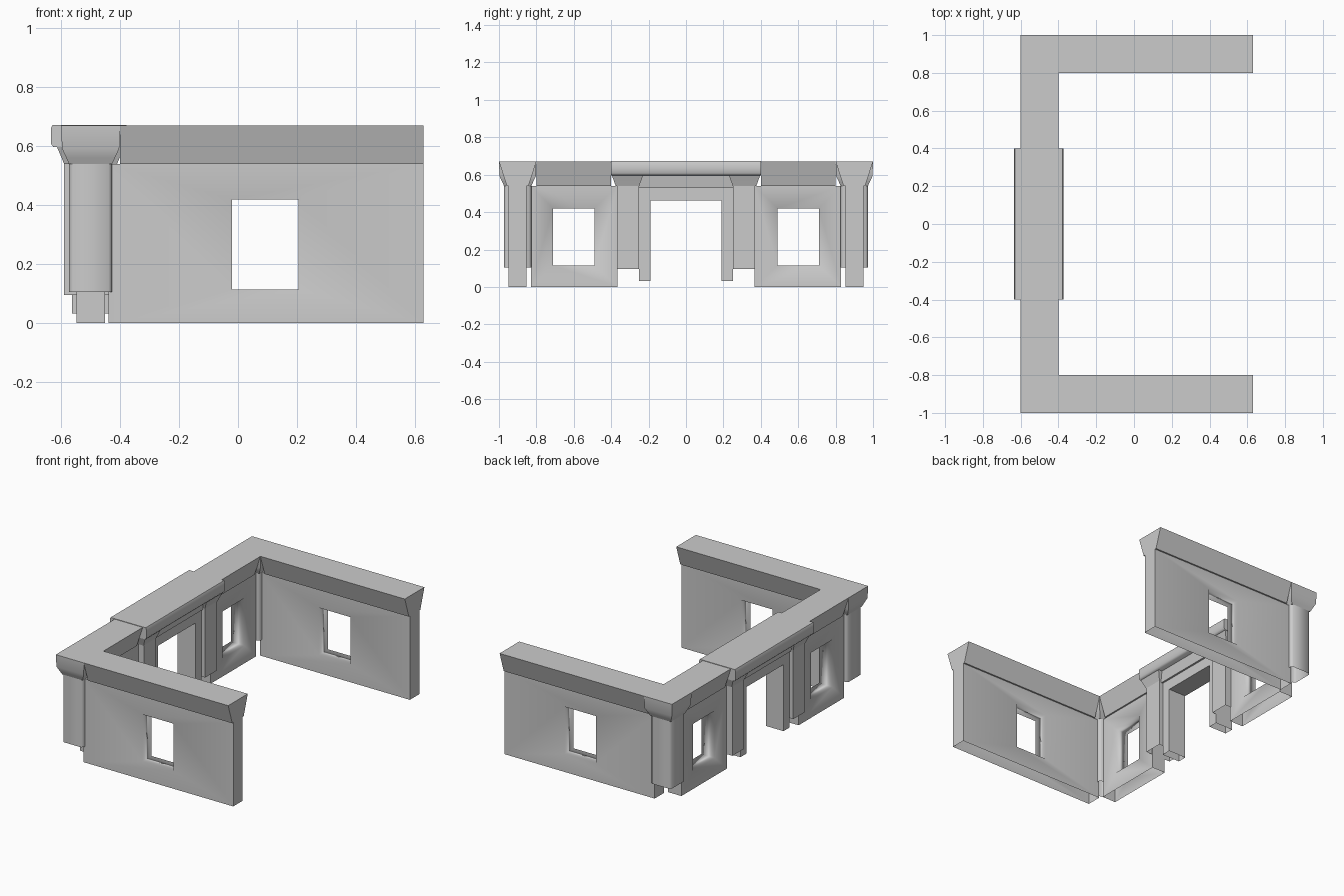
import bpy, bmesh, math

cube = bpy.data.objects.get("Cube")
if cube:
    bpy.data.objects.remove(cube, do_unlink=True)

GREY = (0.6, 0.6, 0.6, 1.0)
stone = bpy.data.materials.new("grey stone")
stone.use_nodes = True
stone.diffuse_color = GREY
stone.node_tree.nodes["Principled BSDF"].inputs["Base Color"].default_value = GREY

BACK = -0.5      # centre line of the rear wall
SIDE = 0.9       # centre line of the two side walls
CORNICE = 0.54   # underside of the cornice
TOP = 0.67


def finish(name, bm, angle=None):
    """Turn a bmesh into a stone object, smoothed below the given angle."""
    bmesh.ops.recalc_face_normals(bm, faces=bm.faces)
    mesh = bpy.data.meshes.new(name)
    bm.to_mesh(mesh)
    bm.free()
    mesh.materials.append(stone)
    obj = bpy.data.objects.new(name, mesh)
    bpy.context.collection.objects.link(obj)
    if angle:
        bpy.ops.object.select_all(action='DESELECT')
        obj.select_set(True)
        bpy.context.view_layer.objects.active = obj
        bpy.ops.object.shade_smooth_by_angle(angle=math.radians(angle))
    return obj


def stack(name, cx, cy, levels, chamfer=0, hollow=False, angle=None):
    """Loft rectangles (half x, half y, z) upward; chamfer cuts the corners."""
    bm = bmesh.new()
    rings = []
    for hx, hy, z in levels:
        ring = []
        for sx, sy in ((1, -1), (1, 1), (-1, 1), (-1, -1)):
            if chamfer:
                a = (sx * (hx - chamfer), sy * hy)
                b = (sx * hx, sy * (hy - chamfer))
                pts = (a, b) if sx * sy < 0 else (b, a)
            else:
                pts = ((sx * hx, sy * hy),)
            ring += [bm.verts.new((cx + x, cy + y, z)) for x, y in pts]
        rings.append(ring)
    for low, high in zip(rings, rings[1:]):
        for i in range(len(low)):
            j = (i + 1) % len(low)
            bm.faces.new((low[i], low[j], high[j], high[i]))
    bm.faces.new(rings[-1])
    if not hollow:
        bm.faces.new(rings[0][::-1])
    return finish(name, bm, angle)


def window_wall(name, span, window, place):
    """Hollow wall, open below, with a window cut right through it."""
    bm = bmesh.new()
    half = 0.048

    def ring(u0, u1, z0, z1, d):
        return [bm.verts.new(place(u, d, z))
                for u, z in ((u0, z0), (u1, z0), (u1, z1), (u0, z1))]

    outer = [ring(*span, 0, CORNICE, d) for d in (-half, half)]
    inner = [ring(*window, 0.115, 0.42, d) for d in (-half, half)]
    for i in range(4):
        j = (i + 1) % 4
        for o, n in zip(outer, inner):
            bm.faces.new((o[i], o[j], n[j], n[i]))
        bm.faces.new((inner[0][i], inner[0][j], inner[1][j], inner[1][i]))
        bm.faces.new((outer[0][i], outer[0][j], outer[1][j], outer[1][i]))
    bmesh.ops.recalc_face_normals(bm, faces=bm.faces)
    bottom = [f for f in bm.faces if all(v.co.z < 0.001 for v in f.verts)]
    bmesh.ops.delete(bm, geom=bottom, context='FACES_ONLY')
    # crisp outline, soft shading around the window
    for f in bm.faces:
        f.smooth = True
    border = {v for r in outer for v in r}
    for e in bm.edges:
        e.smooth = not all(v in border for v in e.verts)
    obj = finish(name, bm)
    mod = obj.modifiers.new("soft window edge", 'WEIGHTED_NORMAL')
    mod.keep_sharp = True


for s, label in ((-1, "front"), (1, "rear")):
    # side wall and its flaring cornice
    window_wall(label + "_side_wall", (-0.44, 0.63), (-0.02, 0.205),
                lambda u, d, z: (u, s * SIDE + d, z))
    stack(label + "_side_cornice", 0.115, s * SIDE,
          [(0.515, 0.058, CORNICE), (0.515, 0.1, TOP)])

    # end wall beside the doorway and its cornice
    window_wall(label + "_end_wall", (0.365, 0.83), (0.49, 0.71),
                lambda u, d, z: (BACK + d, s * u, z))
    stack(label + "_end_cornice", BACK, s * 0.6,
          [(0.058, 0.2, CORNICE), (0.1, 0.2, TOP)])

    # corner column with a flared cap
    stack(label + "_corner_column", BACK, s * SIDE,
          [(0.073, 0.073, 0.105), (0.073, 0.073, CORNICE)],
          chamfer=0.012, hollow=True, angle=60)
    stack(label + "_corner_cap", BACK, s * SIDE,
          [(0.073, 0.073, CORNICE), (0.082, 0.082, 0.56),
           (0.097, 0.097, 0.592), (0.1, 0.1, TOP)], angle=40)

    # doorway pilaster with capital, and the door jamb inside it
    stack(label + "_pilaster", BACK, s * 0.31,
          [(0.09, 0.06, 0.095), (0.09, 0.06, CORNICE)], hollow=True)
    stack(label + "_pilaster_capital", BACK, s * 0.313,
          [(0.09, 0.063, CORNICE), (0.098, 0.07, 0.56), (0.115, 0.085, 0.6)],
          angle=40)
    stack(label + "_door_jamb", BACK, s * 0.22,
          [(0.063, 0.03, 0.033), (0.063, 0.03, 0.53)], hollow=True)

# doorway lintel, the beam above it and the rounded coping
stack("door_lintel", BACK, 0, [(0.063, 0.195, 0.462), (0.063, 0.195, 0.53)])
stack("door_beam", BACK, 0, [(0.075, 0.25, 0.53), (0.088, 0.25, 0.6)])
stack("door_coping", -0.504, 0,
      [(0.122, 0.4, 0.597), (0.13, 0.4, 0.608), (0.131, 0.4, 0.635),
       (0.13, 0.4, 0.662), (0.125, 0.4, 0.673)], angle=60)
